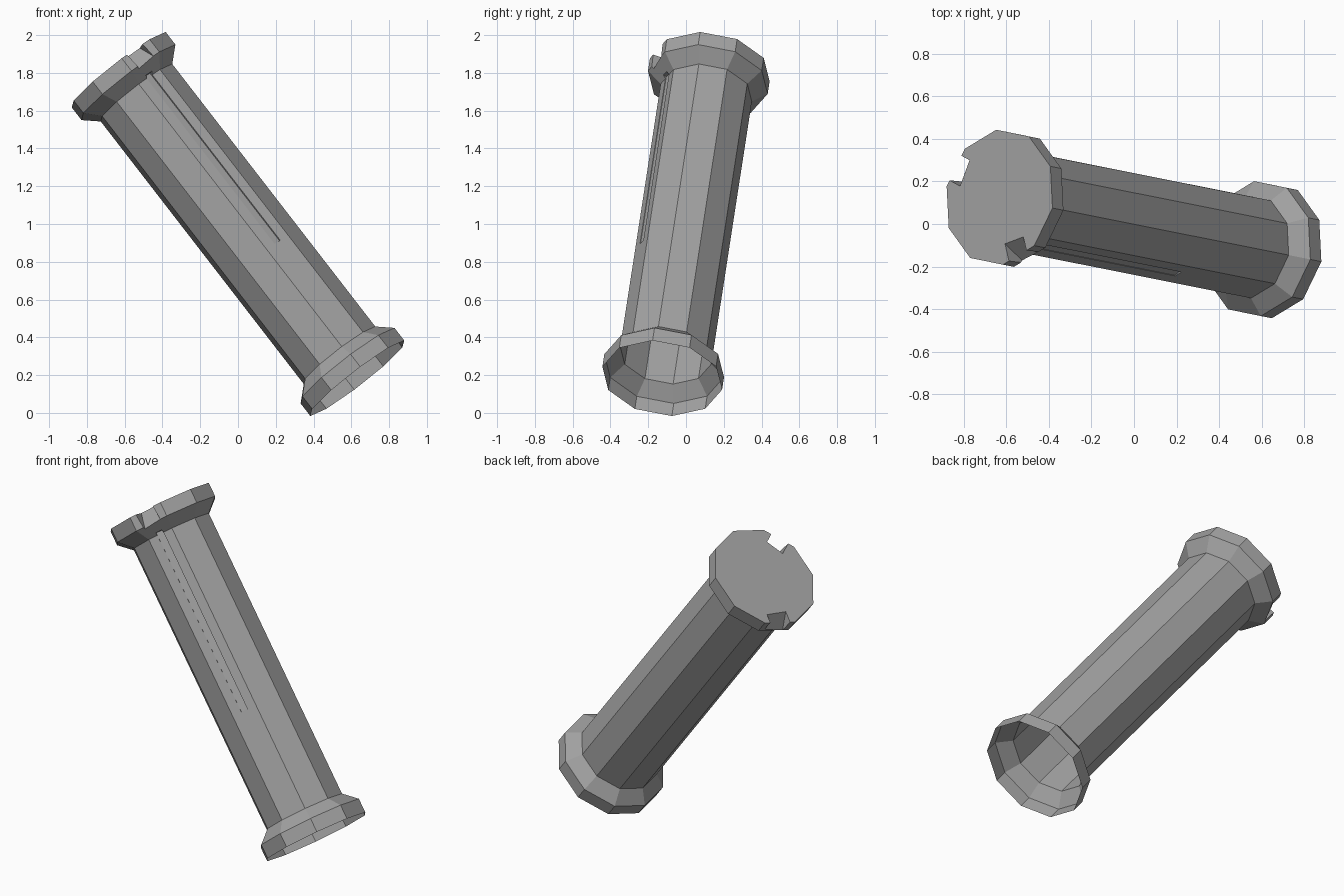
import bpy, bmesh, math
from mathutils import Matrix, Vector

cube = bpy.data.objects.get("Cube")
if cube:
    bpy.data.objects.remove(cube, do_unlink=True)

SIDES = 10
TURN = math.radians(21.5)
HALF = 1.04          # half of the column length
RIM, SHAFT = 0.323, 0.246

stone = bpy.data.materials.new("grey_stone")
stone.use_nodes = True
grey = (0.36, 0.36, 0.36, 1)
stone.diffuse_color = grey
bsdf = next(n for n in stone.node_tree.nodes if n.type == "BSDF_PRINCIPLED")
bsdf.inputs["Base Color"].default_value = grey

# Leaning frame: local z runs up the column
axis = Vector((-0.607, 0.121, 0.785)).normalized()
side = (Vector((1, 0, 0)) - axis * axis.x).normalized()
lean = Matrix((side, axis.cross(side), axis)).transposed().to_4x4()
lean.translation = (0, 0, 1)


def add_object(name, bm):
    mesh = bpy.data.meshes.new(name)
    bm.to_mesh(mesh)
    bm.free()
    obj = bpy.data.objects.new(name, mesh)
    bpy.context.collection.objects.link(obj)
    return obj


def lathe(name, profile):
    """Faceted column from (radius, height) pairs, capped at both ends."""
    bm = bmesh.new()
    rings = []
    for r, h in profile:
        angles = [TURN + math.tau * i / SIDES for i in range(SIDES)]
        rings.append([bm.verts.new((r * math.cos(a), r * math.sin(a), h)) for a in angles])
    for low, high in zip(rings, rings[1:]):
        for i in range(SIDES):
            j = (i + 1) % SIDES
            bm.faces.new((low[i], low[j], high[j], high[i]))
    bm.faces.new(rings[0][::-1])
    bm.faces.new(rings[-1])
    return add_object(name, bm)


def cutter(name, size, degrees, radius, height, tilt=0, roll=0):
    """Box whose inner face sits at the given radius and height."""
    bm = bmesh.new()
    bmesh.ops.create_cube(bm, size=1)
    place = (Matrix.Rotation(math.radians(degrees), 4, "Z")
             @ Matrix.Translation((radius, 0, height))
             @ Matrix.Rotation(math.radians(tilt), 4, "Y")
             @ Matrix.Rotation(math.radians(roll), 4, "Z")
             @ Matrix.Translation((size[0] / 2, 0, 0))
             @ Matrix.Diagonal((*size, 1)))
    bmesh.ops.transform(bm, matrix=place, verts=bm.verts)
    obj = add_object(name, bm)
    obj.hide_render = True
    return obj


# Shaft with a flared rim at each end
half_profile = [(SHAFT, HALF - 0.155), (RIM, HALF - 0.085), (RIM, HALF)]
profile = [(r, -h) for r, h in reversed(half_profile)] + half_profile
column = lathe("column", profile)
column.data.materials.append(stone)

# Broken chips in the top rim and a shallow scratch below one of them
cutters = [
    cutter("back_chip_cutter", (0.2, 0.13, 0.5), 147, 0.245, HALF, tilt=-38, roll=6),
    cutter("front_chip_cutter", (0.2, 0.11, 0.5), 292, 0.23, HALF, tilt=-38, roll=-8),
    cutter("scratch_cutter", (0.03, 0.04, 1.13), 291.5, 0.228, 0.335, roll=8),
]
for c in cutters:
    cut = column.modifiers.new(c.name, "BOOLEAN")
    cut.operation = "DIFFERENCE"
    cut.solver = "EXACT"
    cut.object = c

# Apply the cuts, then open the hollow lower end
bpy.context.view_layer.update()
evaluated = column.evaluated_get(bpy.context.evaluated_depsgraph_get())
bm = bmesh.new()
bm.from_mesh(evaluated.to_mesh())
column.modifiers.clear()
floor = [f for f in bm.faces if f.calc_center_median().z < -HALF + 0.001]
bmesh.ops.delete(bm, geom=floor, context="FACES")
for f in bm.faces:
    f.material_index = 0
    f.smooth = False
bm.to_mesh(column.data)
bm.free()
for c in cutters:
    bpy.data.objects.remove(c, do_unlink=True)

column.matrix_world = lean
